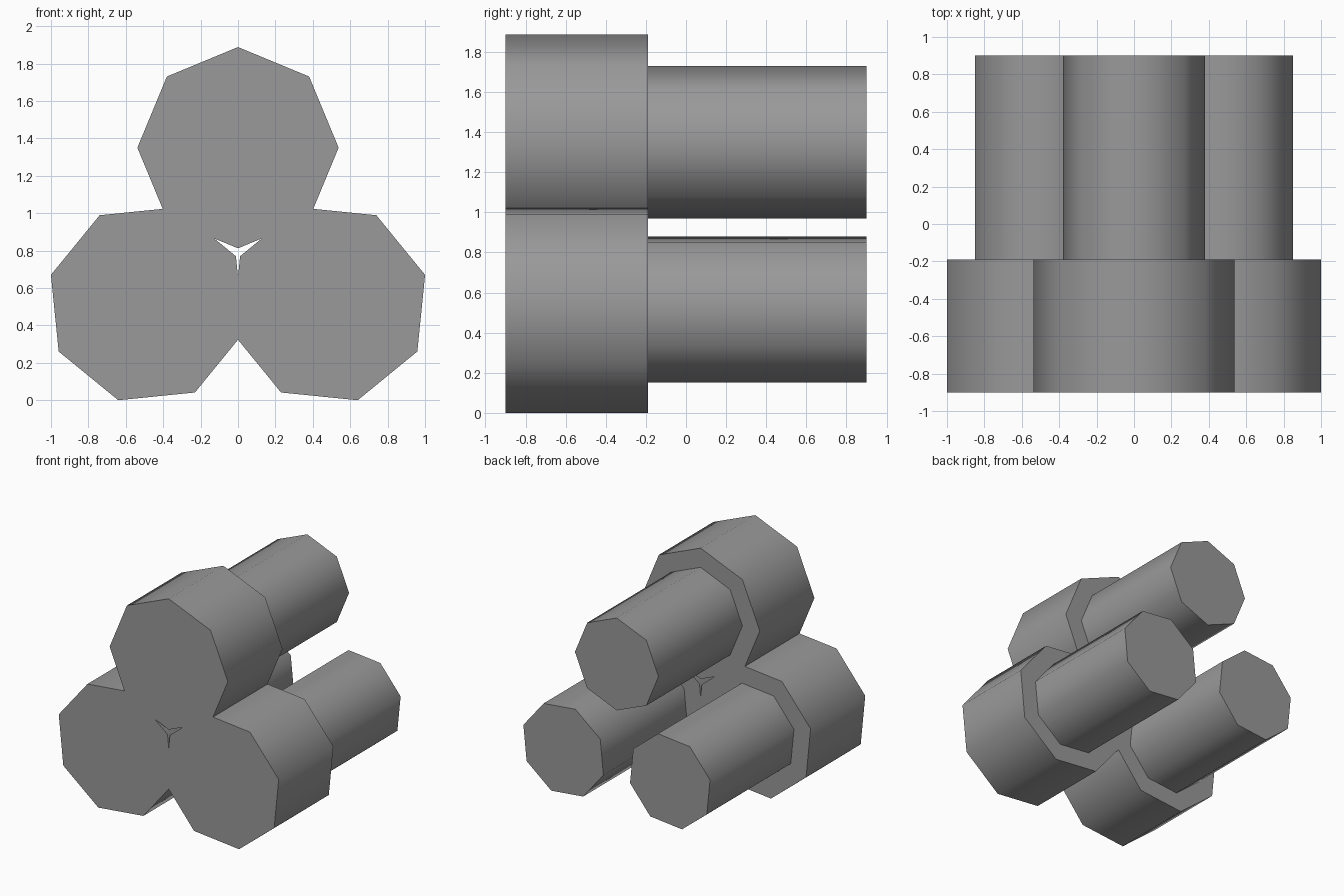
import bpy
import math
from mathutils import Matrix

cube = bpy.data.objects.get("Cube")
if cube:
    bpy.data.objects.remove(cube, do_unlink=True)

# One plain grey for everything
grey = bpy.data.materials.new("grey")
grey.use_nodes = True
colour = (0.32, 0.32, 0.32, 1)
grey.diffuse_color = colour
grey.node_tree.nodes["Principled BSDF"].inputs["Base Color"].default_value = colour


def octagon_prism(name, x, z, corner, radius, y0, y1):
    """Eight-sided cylinder lying along y, with one corner at the given angle."""
    bpy.ops.mesh.primitive_cylinder_add(vertices=8, radius=radius, depth=y1 - y0)
    obj = bpy.context.object
    obj.name = name
    # Lay the cylinder along y, then spin its corners in the xz plane
    spin = Matrix.Rotation(math.radians(90 - corner), 4, "Y")
    obj.data.transform(spin @ Matrix.Rotation(math.radians(90), 4, "X"))
    obj.location = (x, (y0 + y1) / 2, z)
    obj.data.materials.append(grey)
    # Smooth sides, crisp end caps
    bpy.ops.object.shade_smooth_by_angle(angle=math.radians(50))


# Three heads at the front, each with a narrower barrel behind
for side, x, z, corner in (
    ("top", 0, 1.35, 90),
    ("left", 0.485, 0.515, 61.75),
    ("right", -0.485, 0.515, 118.25),
):
    octagon_prism(side + "_head", x, z, corner, 0.538, -0.9, -0.19)
    octagon_prism(side + "_barrel", x, z, corner, 0.38, -0.19, 0.9)
